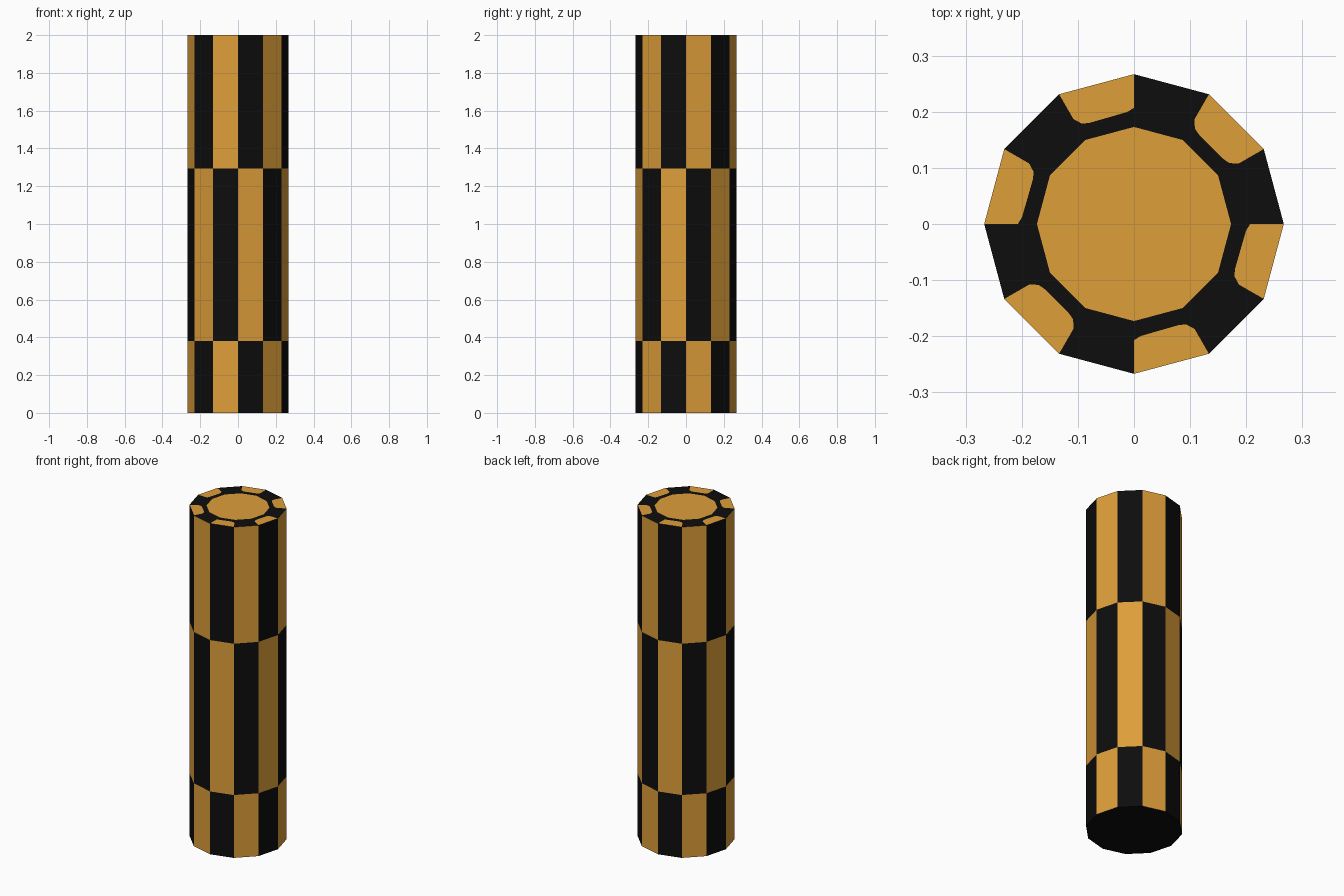
import bpy, bmesh, math
from mathutils import Vector

if "Cube" in bpy.data.objects:
    bpy.data.objects.remove(bpy.data.objects["Cube"])

SIDES, R, R_DISC = 12, 0.267, 0.173
HEIGHTS = [0.0, 0.38, 1.295, 2.0]
BLACK, AMBER = 0, 1


def material(name, rgb):
    m = bpy.data.materials.new(name)
    m.diffuse_color = (*rgb, 1.0)
    m.use_nodes = True
    m.node_tree.nodes["Principled BSDF"].inputs["Base Color"].default_value = m.diffuse_color
    return m


def polar(r, deg, z):
    a = math.radians(deg)
    return Vector((r * math.cos(a), r * math.sin(a), z))


bm = bmesh.new()


def face(verts, mat):
    f = bm.faces.new(verts)
    f.material_index = mat


# Side walls: chequered bands of flat facets
rings = [[bm.verts.new(polar(R, 30 * k, z)) for k in range(SIDES)] for z in HEIGHTS]
for band in range(3):
    for k in range(SIDES):
        n = (k + 1) % SIDES
        face([rings[band][k], rings[band][n], rings[band + 1][n], rings[band + 1][k]],
             AMBER if (k + band) % 2 == 0 else BLACK)

# Plain black underside
face(rings[0][::-1], BLACK)

# Top: amber disc, black ring, amber patches with cut corners on the rim
top = HEIGHTS[-1]
outer = rings[-1]
disc = [bm.verts.new(polar(R_DISC, 30 * k, top)) for k in range(SIDES)]
spoke = [bm.verts.new(polar(0.207 if k % 3 == 0 else 0.216, 30 * k, top))
         for k in range(SIDES)]
face(disc, AMBER)


def corner(k):
    """Cut-corner points as (angle offset, radius), going away from spoke k."""
    return [(3.4, 0.200)] if k % 3 == 0 else [(2.5, 0.2017), (6.0, 0.197)]


for k in range(SIDES):
    n = (k + 1) % SIDES
    if k % 2 == 0:
        face([disc[k], spoke[k], outer[k], outer[n], spoke[n], disc[n]], BLACK)
        continue
    pts = [polar(r, 30 * k + d, top) for d, r in corner(k)]
    pts += [polar(r, 30 * (k + 1) - d, top) for d, r in reversed(corner(n))]
    edge = [spoke[k]] + [bm.verts.new(p) for p in pts] + [spoke[n]]
    face([outer[k], outer[n]] + edge[::-1], AMBER)
    face([disc[k]] + edge + [disc[n]], BLACK)

bmesh.ops.recalc_face_normals(bm, faces=bm.faces[:])
mesh = bpy.data.meshes.new("chequered_column")
bm.to_mesh(mesh)
bm.free()
mesh.materials.append(material("black", (0.004, 0.004, 0.004)))
mesh.materials.append(material("amber", (0.73, 0.342, 0.042)))
bpy.context.collection.objects.link(bpy.data.objects.new("chequered_column", mesh))
